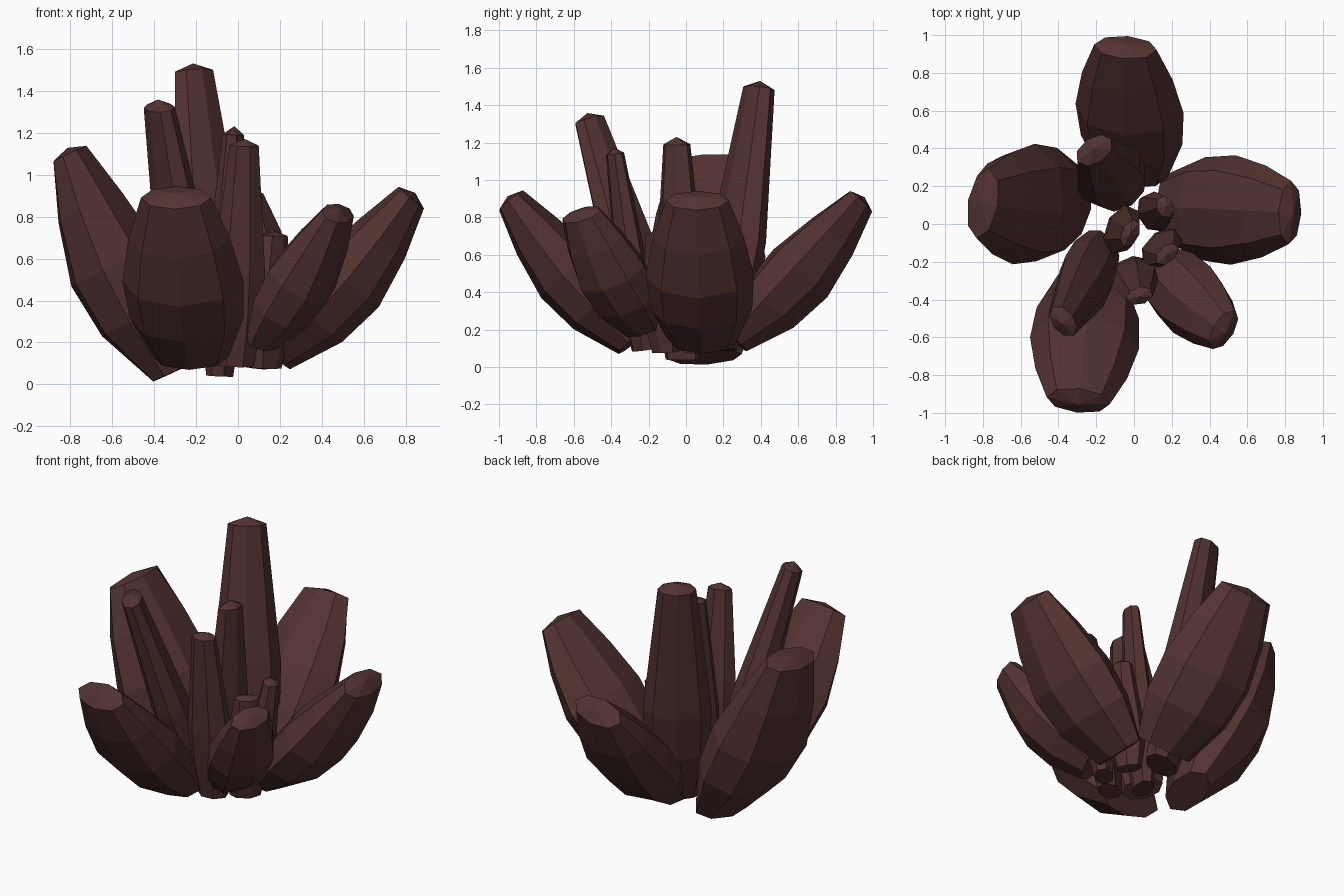
import bpy, math
from mathutils import Vector

if "Cube" in bpy.data.objects:
    bpy.data.objects.remove(bpy.data.objects["Cube"])

mat = bpy.data.materials.new("dark_crystal")
mat.diffuse_color = (0.085, 0.032, 0.03, 1)
mat.use_nodes = True
mat.node_tree.nodes["Principled BSDF"].inputs["Base Color"].default_value = mat.diffuse_color

BROAD = [(0, .62), (.26, .94), (.5, 1.0), (.76, .84), (1, .58)]
SLIM = [(0, .70), (.22, .96), (.42, 1.0), (1, .56)]


def crystal(name, base, tip, width, thick, profile, bow=0.0, cap=0.03, sides=8, flat=1.0, roll=0):
    """Flattened faceted prism from base to tip ring, with a low pointed cap."""
    base, tip = Vector(base), Vector(tip)
    axis = (tip - base).normalized()
    side = axis.cross(Vector((0, 0, 1))).normalized()
    up = side.cross(axis)
    # roll the flattened section about the crystal's own axis
    q = math.radians(roll)
    u = side * math.cos(q) + up * math.sin(q)
    v = up * math.cos(q) - side * math.sin(q)
    verts, faces = [], []
    for t, r in profile:
        c = base.lerp(tip, t) - up * bow * math.sin(math.pi * t)
        for i in range(sides):
            a = 2 * math.pi * i / sides
            verts.append(c + u * math.cos(a) * width * r + v * math.sin(a) * thick * r ** flat)
    for k in range(len(profile) - 1):
        for i in range(sides):
            j = (i + 1) % sides
            faces.append((k * sides + i, k * sides + j, (k + 1) * sides + j, (k + 1) * sides + i))
    # flat foot and pointed cap
    faces.append(tuple(reversed(range(sides))))
    top = (len(profile) - 1) * sides
    verts.append(tip + axis * cap)
    for i in range(sides):
        faces.append((top + i, top + (i + 1) % sides, len(verts) - 1))
    # keep normals outward
    if u.cross(v).dot(axis) < 0:
        faces = [tuple(reversed(f)) for f in faces]
    me = bpy.data.meshes.new(name)
    me.from_pydata(verts, [], faces)
    me.materials.append(mat)
    ob = bpy.data.objects.new(name, me)
    bpy.context.collection.objects.link(ob)
    return ob


# broad outer crystals
for name, base, tip, w, t, bow, flat, roll in [
    ("back_crystal", (.0, .26, .145), (-.045, .935, .885), .29, .195, .02, 1.6, 12),
    ("front_crystal", (-.225, -.29, .13), (-.295, -.935, .89), .29, .19, .025, 1.5, 0),
    ("left_crystal", (-.315, .10, .055), (-.80, .11, 1.10), .325, .235, .03, 1.8, 10),
    ("right_crystal", (.18, .09, .13), (.825, .06, .89), .29, .19, .03, 1.6, 0),
    ("front_right_crystal", (.12, -.225, .21), (.475, -.56, .815), .205, .165, .015, 1.6, -18),
]:
    crystal(name, base, tip, w, t, BROAD, bow, flat=flat, roll=roll)

# tall slim crystals
crystal("tall_back_crystal", (-.06, .17, .10), (-.21, .39, 1.49), .195, .125, SLIM, .02, .04)
crystal("tall_front_crystal", (-.17, -.13, .12), (-.375, -.515, 1.32), .17, .11, SLIM, .01, .04, roll=27)

# small inner crystals
crystal("centre_crystal", (-.085, -.02, .04), (-.02, -.05, 1.19), .14, .085, SLIM, 0, .04, 7)
crystal("inner_front_crystal", (-.01, -.23, .09), (.03, -.38, 1.14), .13, .085, SLIM, 0, .03, 7)
crystal("inner_right_crystal", (.13, -.11, .08), (.175, -.16, .71), .13, .08, SLIM, 0, .02, 7)
crystal("inner_back_crystal", (.08, .05, .08), (.165, .09, .71), .11, .085, SLIM, 0, .03, 7)
